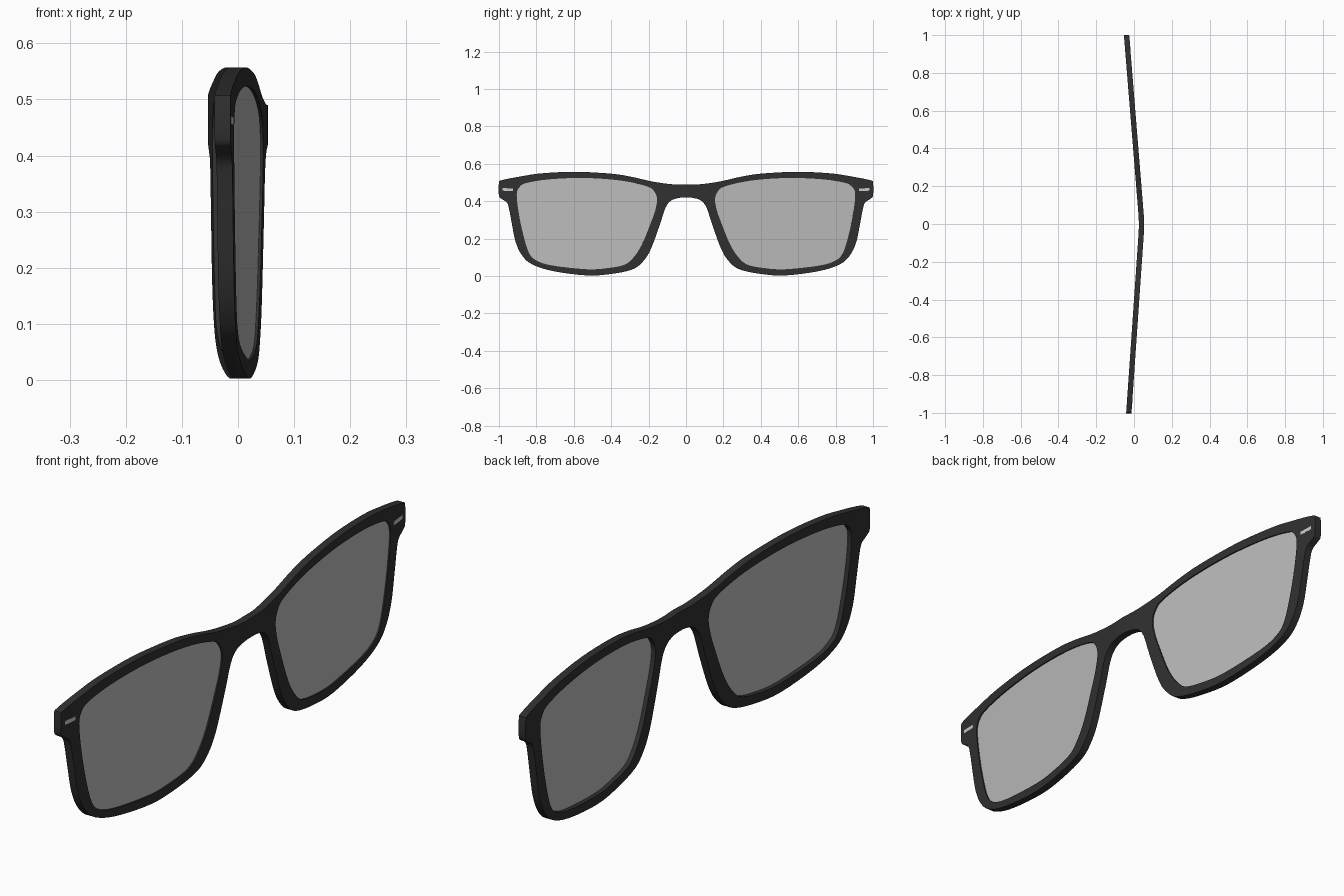
import bpy, bmesh, math
from mathutils import Vector

if "Cube" in bpy.data.objects:
    bpy.data.objects.remove(bpy.data.objects["Cube"])

DROP, PEAK, ROUND = 0.0752, 0.0417, 0.06   # wrap slope, bridge x, rounding half-width
THICK = 0.014                              # half thickness of the frame

# Right half profiles as (y, z): frame silhouette and lens opening
OUTER = [(0, .49), (.07, .49), (.18, .505), (.29, .53), (.4, .547), (.59, .557),
         (.77, .549), (.88, .533), (.985, .512), (1, .497), (1, .43), (.985, .412),
         (.957, .392), (.945, .355), (.93, .275), (.91, .18), (.875, .108), (.82, .061),
         (.71, .026), (.53, .003), (.4, .011), (.29, .034), (.235, .072), (.19, .14),
         (.14, .275), (.11, .365), (.08, .403), (.04, .417), (0, .42)]
LENS = [(.155, .41), (.17, .452), (.205, .478), (.315, .505), (.45, .52), (.59, .524),
        (.74, .516), (.85, .498), (.888, .478), (.905, .435), (.893, .33), (.87, .22),
        (.84, .125), (.8, .083), (.715, .056), (.53, .036), (.42, .042), (.33, .06),
        (.28, .1), (.235, .17), (.19, .28), (.165, .35)]
MARK = [(.925, .454), (.98, .456), (.98, .47), (.925, .468)]


def material(name, color):
    m = bpy.data.materials.new(name)
    m.diffuse_color = color
    m.use_nodes = True
    m.node_tree.nodes["Principled BSDF"].inputs["Base Color"].default_value = m.diffuse_color
    return m


def smooth(pts, closed, steps=4):
    """Catmull-Rom curve through the points."""
    p = [Vector(q) for q in pts]
    n = len(p)
    # an open curve continues as its own mirror image past the middle
    ext = ([p[-1]] + p + p[:2]) if closed else (
        [Vector((-p[1].x, p[1].y))] + p + [Vector((-p[-2].x, p[-2].y))])
    out = []
    for i in range(n if closed else n - 1):
        a, b, c, d = ext[i:i + 4]
        for s in range(steps):
            t = s / steps
            out.append(0.5 * (2 * b + (c - a) * t + (2 * a - 5 * b + 4 * c - d) * t * t
                              + (3 * b - a - 3 * c + d) * t ** 3))
    return out if closed else out + [p[-1]]


def wrap(y):
    """Forward position of the front along its width."""
    f = y if y > ROUND else (y * y / ROUND + ROUND) / 2
    return PEAK - DROP * f


def plate(name, loops, x0, x1, mat):
    """Fill the loops, give them thickness, wrap the half and mirror it."""
    bm = bmesh.new()
    edges = []
    for loop in loops:
        vs = [bm.verts.new((x0, q[0], q[1])) for q in loop]
        edges += [bm.edges.new((vs[i], vs[(i + 1) % len(vs)])) for i in range(len(vs))]
    if len(loops) == 1:
        bm.faces.new(vs)
    else:
        bmesh.ops.triangle_fill(bm, edges=edges, use_beauty=True, use_dissolve=False)
        for k in range(1, 5):   # cuts for the rounded bend at the bridge
            bmesh.ops.bisect_plane(bm, geom=bm.verts[:] + bm.edges[:] + bm.faces[:],
                                   dist=1e-5, plane_co=(0, ROUND * k / 4, 0),
                                   plane_no=(0, 1, 0))
    # second skin and side walls, left open on the mirror seam
    back = bm.faces[:]
    rim = [e for e in bm.edges if len(e.link_faces) == 1
           and max(v.co.y for v in e.verts) > 1e-5]
    top = {v: bm.verts.new((x1, v.co.y, v.co.z)) for v in bm.verts[:]}
    for f in back:
        bm.faces.new([top[v] for v in reversed(f.verts[:])])
    for e in rim:
        a, b = e.verts
        bm.faces.new((a, b, top[b], top[a]))
    bmesh.ops.recalc_face_normals(bm, faces=bm.faces[:])
    for v in bm.verts:
        v.co.x += wrap(v.co.y)
    # mirrored half
    half = bm.verts[:] + bm.edges[:] + bm.faces[:]
    copy = bmesh.ops.duplicate(bm, geom=half)["geom"]
    for g in copy:
        if isinstance(g, bmesh.types.BMVert):
            g.co.y = -g.co.y
    bmesh.ops.remove_doubles(bm, verts=bm.verts[:], dist=1e-5)
    bmesh.ops.recalc_face_normals(bm, faces=bm.faces[:])
    me = bpy.data.meshes.new(name)
    bm.to_mesh(me)
    bm.free()
    me.materials.append(mat)
    ob = bpy.data.objects.new(name, me)
    bpy.context.collection.objects.link(ob)
    ob.rotation_euler.z = 0.006
    bpy.ops.object.select_all(action='DESELECT')
    ob.select_set(True)
    bpy.context.view_layer.objects.active = ob
    bpy.ops.object.shade_smooth_by_angle(angle=math.radians(35))
    return ob


black = material("black_plastic", (0.03, 0.03, 0.03, 1))
glass = material("grey_lens", (0.5, 0.5, 0.5, 0.85))
silver = material("silver", (0.75, 0.75, 0.75, 1))

# Frame front with both rims and the bridge
opening = smooth(LENS, True)
plate("frame_front", [smooth(OUTER, False), opening], -THICK, THICK, black)

# Lenses, slightly larger than the opening so they seat in the rims
centre = Vector((.53, .28))
plate("lenses", [[centre + (q - centre) * 1.01 for q in opening]], 0.002, 0.009, glass)

# Small metal inlays near the hinges
plate("corner_inlays", [MARK], 0.012, 0.0148, silver)
